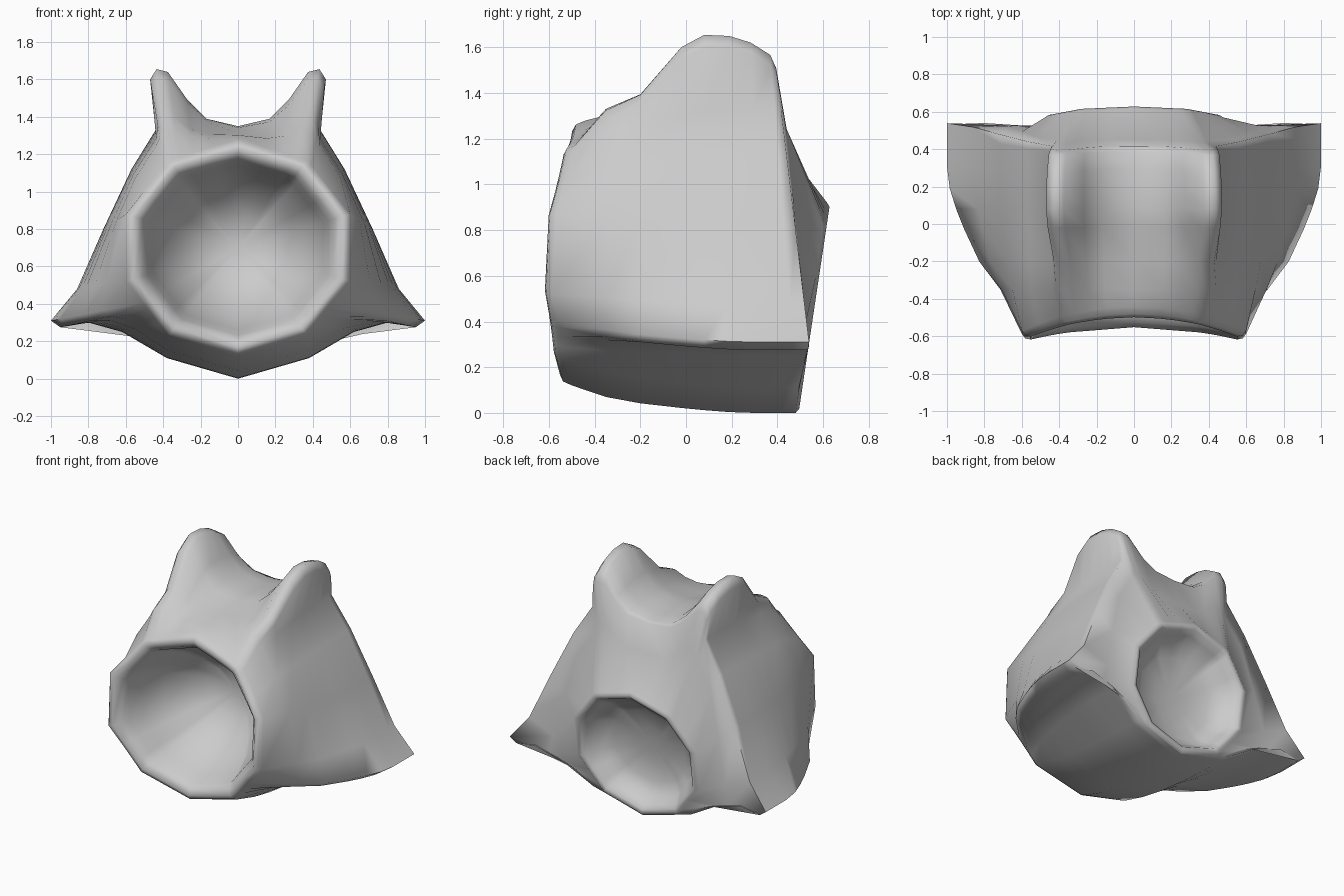
import bpy, bmesh, math

cube = bpy.data.objects.get("Cube")
if cube:
    bpy.data.objects.remove(cube)

# Where each half-profile point sits along the five sides of a half decagon
STEPS = [0, 1, 1.2, 1.35, 1.5, 1.6, 2, 3, 3.4, 3.7, 3.9, 4, 4.15, 4.35, 4.6, 5]

# Widest half profile: bottom, wing underside, wing tip, flank, horn, saddle
FULL = [(0, 0), (.38, .11), (.62, .25), (.8, .3), (.95, .275), (1, .31), (.86, .48),
        (.72, .8), (.57, 1.12), (.44, 1.33), (.47, 1.6), (.435, 1.655), (.375, 1.64),
        (.27, 1.49), (.17, 1.39), (0, 1.35)]


def decagon(rx, rz, cz):
    """Half decagon from bottom to top, sampled at STEPS."""
    def corner(i):
        a = math.radians(36 * i - 90)
        return rx * math.cos(a), cz + rz * math.sin(a)
    points = []
    for t in STEPS:
        i = min(int(t), 4)
        (x0, z0), (x1, z1) = corner(i), corner(i + 1)
        f = t - i
        points.append((x0 + (x1 - x0) * f, z0 + (z1 - z0) * f))
    return points


def front_ring(r, y, bow):
    return [(x, y - bow * (x / .6) ** 2 + .05 * (z - .7), z)
            for x, z in decagon(.63 * r, .58 * r, .7)]


def rear_ring(r, depth):
    return [(x, .49 + .15 * z - depth, z) for x, z in decagon(.5 * r, .46 * r, .46)]


def body_section(ring, y, wing, horn, tilt):
    """Blend from a ring to the full profile."""
    points = []
    for i, ((x0, z0), (x1, z1)) in enumerate(zip(ring, FULL)):
        w = wing if i < 8 else math.sqrt(wing) if i < 10 else horn
        x, z = x0 + (x1 - x0) * w, z0 + (z1 - z0) * w
        lean = tilt * (2 if z < .3 else 1) * abs(z - .3)
        points.append((x, y - lean, z))
    return points


sections = []
# Front cup, from its floor out to the rim
for r, y, bow in [(.1, -.02, 0), (.3, -.05, 0), (.48, -.13, .01), (.65, -.25, .03),
                  (.76, -.38, .05), (.81, -.47, .07), (.85, -.505, .08),
                  (.92, -.525, .1), (.97, -.51, .1), (1, -.47, .11)]:
    sections.append(front_ring(r, y, bow))
# Body with side wings and top horns
front = decagon(.63, .58, .7)
for y, wing, horn, tilt in [(-.35, .42, .32, 0), (-.2, .65, .46, 0), (-.02, .82, .89, 0),
                            (.08, .9, 1, 0), (.19, .97, .99, 0), (.31, 1, .93, .02),
                            (.47, 1, .82, .08), (.54, 1, .7, .12)]:
    sections.append(body_section(front, y, wing, horn, tilt))
# Hollow flare between the wings and the rear cup
rear = decagon(.5, .46, .46)
sections.append(body_section(rear, .535, .5, .5, .1))
# Rear cup, from its rim in to the floor
for r, depth in [(1, .01), (.96, -.003), (.9, .005), (.84, .05), (.76, .11),
                 (.58, .155), (.3, .18), (.1, .185)]:
    sections.append(rear_ring(r, depth))

# Skin the sections, mirrored into closed loops
bm = bmesh.new()
loops = []
for half in sections:
    ring = half + [(-x, y, z) for x, y, z in half[-2:0:-1]]
    loops.append([bm.verts.new(p) for p in ring])
for a, b in zip(loops, loops[1:]):
    for i in range(len(a)):
        j = (i + 1) % len(a)
        bm.faces.new((a[i], a[j], b[j], b[i]))
bm.faces.new(loops[0])
bm.faces.new(loops[-1])
bmesh.ops.recalc_face_normals(bm, faces=bm.faces)
mesh = bpy.data.meshes.new("horned_body")
bm.to_mesh(mesh)
bm.free()
body = bpy.data.objects.new("horned_body", mesh)
bpy.context.collection.objects.link(body)

grey = bpy.data.materials.new("plain_grey")
grey.use_nodes = True
colour = (.6, .6, .6, 1)
grey.diffuse_color = colour
grey.node_tree.nodes["Principled BSDF"].inputs["Base Color"].default_value = colour
mesh.materials.append(grey)

bpy.context.view_layer.objects.active = body
body.select_set(True)
bpy.ops.object.shade_smooth_by_angle(angle=math.radians(85))
